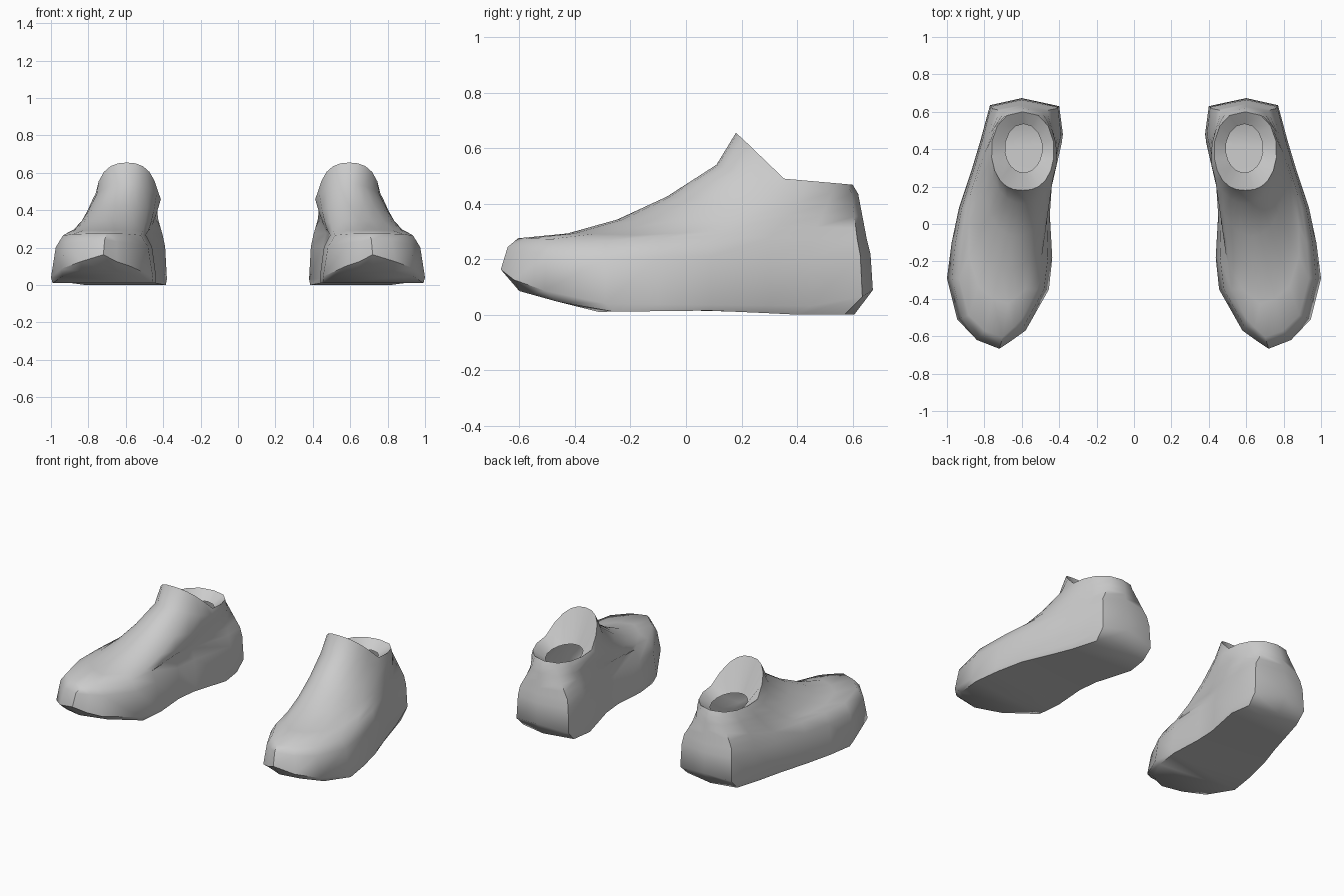
import bpy, bmesh, math

if "Cube" in bpy.data.objects:
    bpy.data.objects.remove(bpy.data.objects["Cube"])

# welt outline from toe to heel: outer side and inner side in matching pairs
TOE, HEEL = (.72, -.667), (.60, .673)
OUTER = [(.84, -.62), (.945, -.51), (1.0, -.29), (.975, -.1), (.935, .09),
         (.865, .30), (.82, .45), (.77, .635)]
INNER = [(.65, -.62), (.58, -.57), (.455, -.35), (.437, -.18), (.45, .05),
         (.44, .2), (.38, .48), (.40, .63)]
ANGLES = [0, 12, 26, 42, 60, 80, 105, 130, 155, 180]
OUTLINE = [TOE] + OUTER + [HEEL] + INNER[::-1]
SPOKES = ANGLES + [-a for a in ANGLES[8:0:-1]]
N = len(OUTLINE)

# height curves along y
BOTTOM_Z = [(-.6, .085), (-.33, .01), (.1, .015), (.4, 0)]
WELT_Z = [(-.67, .165), (-.6, .11), (-.33, .04), (.58, .03), (.675, .09)]
SHOULDER_Z = [(-.6, .275), (-.3, .265), (.1, .28), (.65, .27)]
COLLAR_Z = [(.11, .54), (.3, .46), (.62, .435)]
RIM_Z = [(.18, .655), (.25, .59), (.35, .49), (.6, .468)]


def curve(pts, v):
    if v <= pts[0][0]:
        return pts[0][1]
    for (a, za), (b, zb) in zip(pts, pts[1:]):
        if v <= b:
            return za + (zb - za) * (v - a) / (b - a)
    return pts[-1][1]


def inset(p, d):
    # move an outline point towards the long centre line of the shoe
    cx, cy = .64, max(-.4, min(.45, p[1]))
    dx, dy = cx - p[0], cy - p[1]
    k = d / math.hypot(dx, dy)
    return p[0] + dx * k, p[1] + dy * k


def oval(cx, cy, rx, ry, zs, power=1):
    ring = []
    for a in SPOKES:
        s, c = math.sin(math.radians(a)), math.cos(math.radians(a))
        y = cy - ry * c
        ring.append((cx + rx * math.copysign(abs(s) ** power, s), y, curve(zs, y)))
    return ring


def shoe_rings():
    bottom, welt, wall, shoulder = [], [], [], []
    for p in OUTLINE:
        x, y = p
        bottom.append((.64 + (x - .64) * .975, y * .9, curve(BOTTOM_Z, y * .9)))
        zw, zs = curve(WELT_Z, y), curve(SHOULDER_Z, y)
        welt.append((x, y, zw))
        d = curve([(-.3, .065), (.2, .03), (.6, .022)], y)
        wall.append((*inset(p, d * .4), zw + .72 * (zs - zw)))
        shoulder.append((*inset(p, d), zs))
    collar = oval(.595, .365, .185, .255, COLLAR_Z)
    rim = oval(.595, .39, .168, .21, RIM_Z, .8)
    hole = oval(.59, .405, .1, .13, [(.27, .45), (.53, .42)])
    # vamp rings sag between the shoulder and the collar at the front
    vamp = []
    for t in (.25, .5, .75):
        vamp.append([])
        for s, c, a in zip(shoulder, collar, SPOKES):
            q = [u + (v - u) * t for u, v in zip(s, c)]
            q[2] -= 4 * t * (1 - t) * .065 * max(0, math.cos(math.radians(a * .8)))
            vamp[-1].append(q)
    return [bottom, welt, wall, shoulder] + vamp + [collar, rim, hole]


def make_shoe(name, side):
    bm = bmesh.new()
    rings = [[bm.verts.new((side * x, y, z)) for x, y, z in r] for r in shoe_rings()]
    # upper
    for a, b in zip(rings, rings[1:]):
        for i in range(N):
            j = (i + 1) % N
            bm.faces.new((a[i], a[j], b[j], b[i]))
    # sole strips across the foot
    s = rings[0]
    for i in range(N // 2):
        quad = [s[i], s[i + 1], s[(N - i - 1) % N], s[(N - i) % N]]
        bm.faces.new(list(dict.fromkeys(quad)))
    bmesh.ops.recalc_face_normals(bm, faces=bm.faces)
    me = bpy.data.meshes.new(name)
    bm.to_mesh(me)
    bm.free()
    ob = bpy.data.objects.new(name, me)
    bpy.context.collection.objects.link(ob)
    bpy.ops.object.select_all(action='DESELECT')
    ob.select_set(True)
    bpy.context.view_layer.objects.active = ob
    bpy.ops.object.shade_smooth_by_angle(angle=math.radians(50))


make_shoe("left_shoe", 1)
make_shoe("right_shoe", -1)
